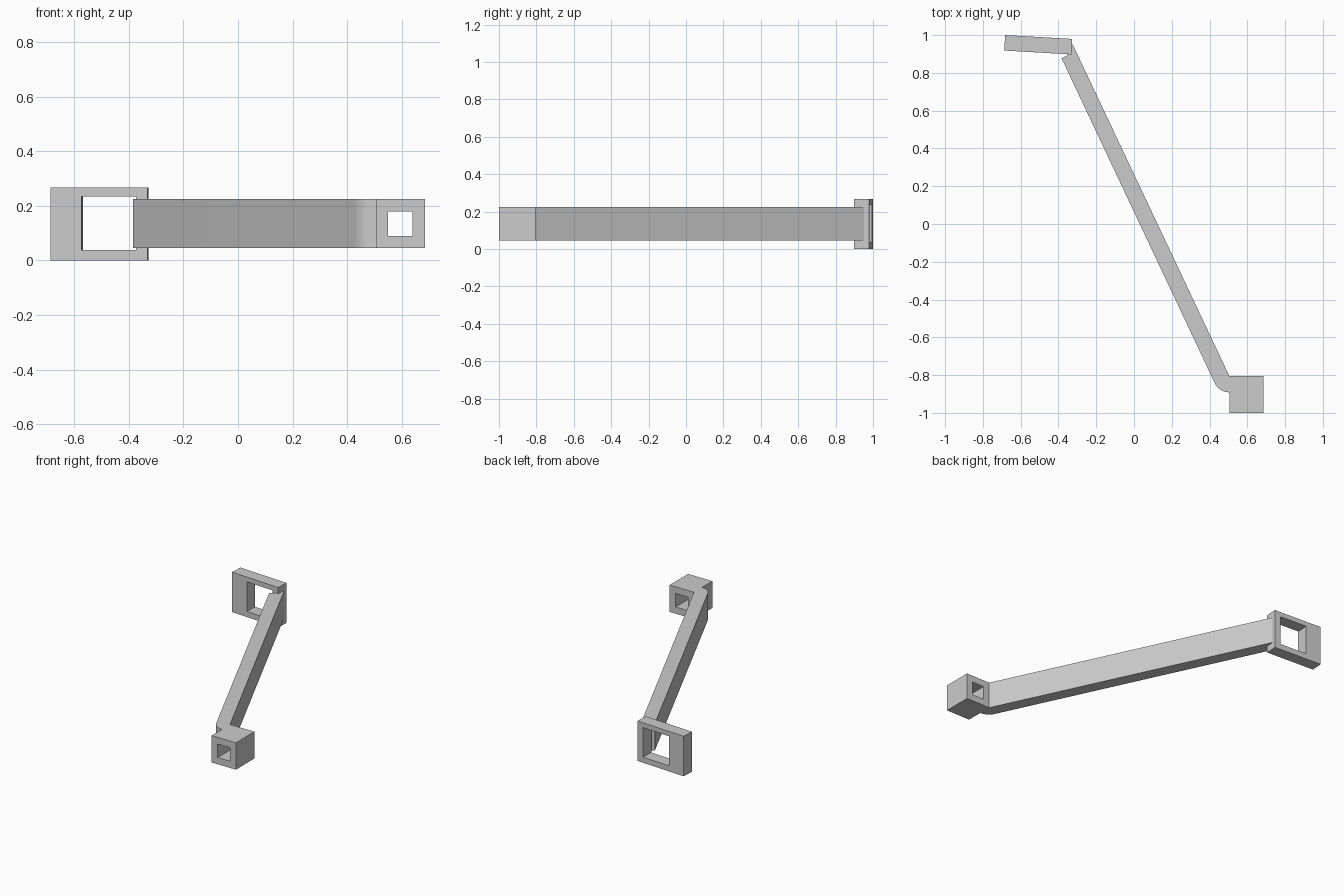
import bpy, bmesh, math
from mathutils import Vector, Matrix

cube = bpy.data.objects.get("Cube")
if cube:
    bpy.data.objects.remove(cube, do_unlink=True)

grey = bpy.data.materials.new("plain grey")
grey.use_nodes = True
grey.diffuse_color = (0.6, 0.6, 0.6, 1)
grey.node_tree.nodes["Principled BSDF"].inputs["Base Color"].default_value = (0.6, 0.6, 0.6, 1)


def finish(name, bm):
    bmesh.ops.recalc_face_normals(bm, faces=bm.faces[:])
    mesh = bpy.data.meshes.new(name)
    bm.to_mesh(mesh)
    bm.free()
    mesh.materials.append(grey)
    obj = bpy.data.objects.new(name, mesh)
    bpy.context.collection.objects.link(obj)
    return obj


def extrude(bm, faces, vec):
    """Give flat faces a thickness along vec."""
    new = bmesh.ops.extrude_face_region(bm, geom=faces, use_keep_orig=True)["geom"]
    bmesh.ops.translate(bm, vec=vec, verts=[v for v in new if isinstance(v, bmesh.types.BMVert)])


def frame(name, outer, inner, y0, y1):
    """Block with a rectangular hole along y; rectangles are (x0, x1, z0, z1)."""
    bm = bmesh.new()
    rings = [[bm.verts.new((x, y0, z)) for x, z in ((a, c), (b, c), (b, d), (a, d))]
             for a, b, c, d in (outer, inner)]
    out, inn = rings
    faces = [bm.faces.new((out[i], out[(i + 1) % 4], inn[(i + 1) % 4], inn[i])) for i in range(4)]
    extrude(bm, faces, Vector((0, y1 - y0, 0)))
    return finish(name, bm)


# Square socket at the front end
frame("front_socket", (0.505, 0.685, 0.045, 0.225), (0.55, 0.64, 0.09, 0.18), -1, -0.805)

# Slightly turned window plate at the back end
plate = frame("back_plate", (-0.178, 0.178, 0, 0.268), (-0.064, 0.136, 0.038, 0.235), -0.041, 0.041)
plate.matrix_world = Matrix.Translation((-0.507, 0.949, 0)) @ Matrix.Rotation(math.radians(-3.3), 4, "Z")

# Slanted arm with a rounded elbow against the socket
pivot, radius = Vector((0.505, -0.805)), 0.086
start = math.radians(205.3)
elbow = [pivot + radius * Vector((math.cos(a), math.sin(a)))
         for a in (start + (math.radians(270) - start) * i / 16 for i in range(17))]
back_end = [(-0.325, 0.952), (-0.337, 0.945), (-0.355, 0.892), (-0.384, 0.878)]
bm = bmesh.new()
outline = [pivot[:]] + back_end + [p[:] for p in elbow]
face = bm.faces.new([bm.verts.new((x, y, 0.045)) for x, y in outline])
extrude(bm, [face], Vector((0, 0, 0.18)))
arm = finish("arm", bm)

bpy.ops.object.select_all(action="DESELECT")
arm.select_set(True)
bpy.context.view_layer.objects.active = arm
bpy.ops.object.shade_smooth_by_angle(angle=math.radians(20))
